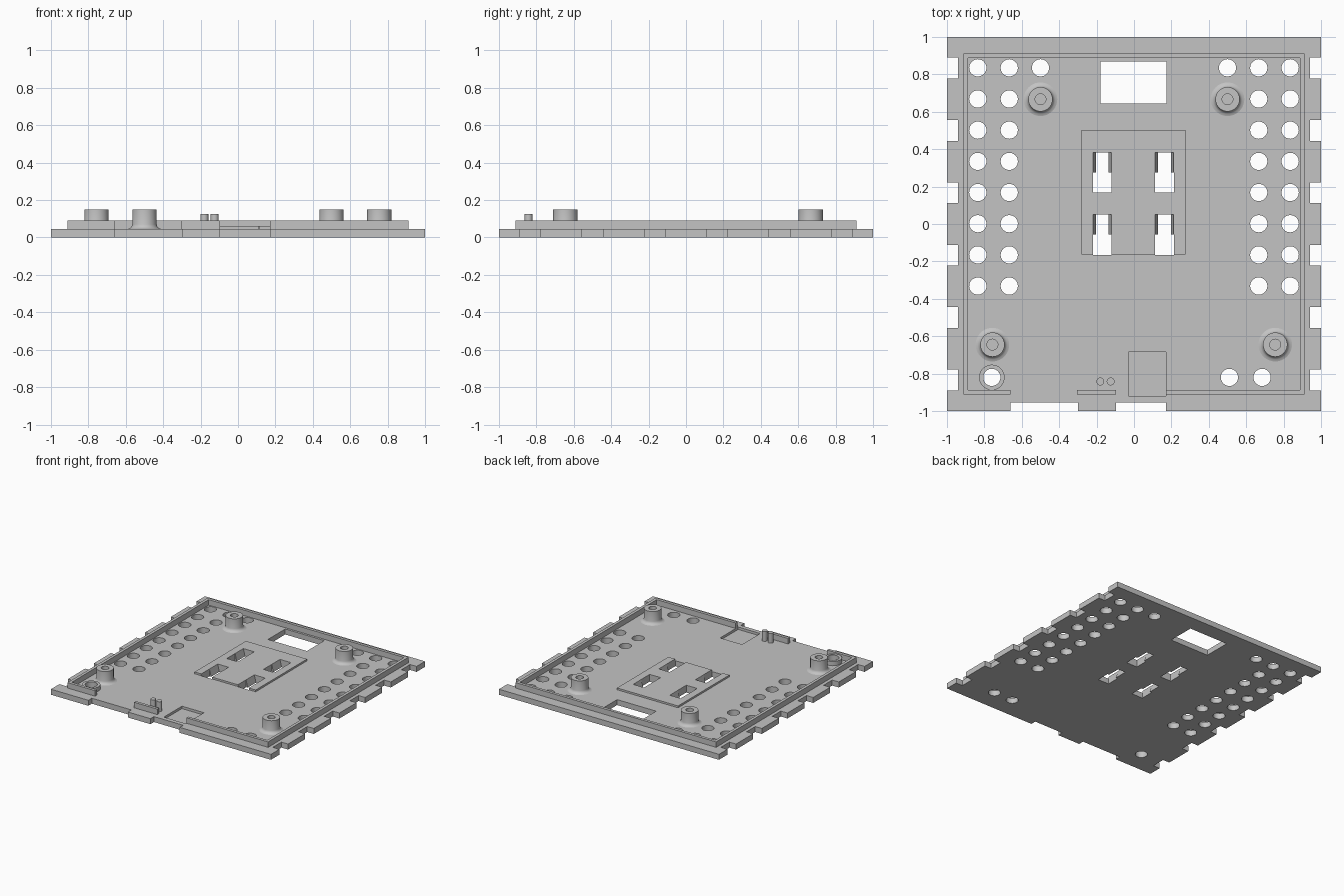
import bpy, bmesh, math

cube = bpy.data.objects.get("Cube")
if cube:
    bpy.data.objects.remove(cube, do_unlink=True)

GREY = 0.55
mat = bpy.data.materials.new("plain grey")
mat.use_nodes = True
mat.diffuse_color = (GREY, GREY, GREY, 1)
mat.node_tree.nodes["Principled BSDF"].inputs["Base Color"].default_value = (GREY, GREY, GREY, 1)

FLOOR, RIM, POST = 0.045, 0.09, 0.15


def finish(name, bm):
    bmesh.ops.recalc_face_normals(bm, faces=bm.faces)
    mesh = bpy.data.meshes.new(name)
    bm.to_mesh(mesh)
    bm.free()
    mesh.materials.append(mat)
    obj = bpy.data.objects.new(name, mesh)
    bpy.context.collection.objects.link(obj)
    return obj


def select_only(obj):
    bpy.ops.object.select_all(action='DESELECT')
    obj.select_set(True)
    bpy.context.view_layer.objects.active = obj


def add_box(bm, x0, x1, y0, y1, z0, z1, inset=0.0):
    """Box whose bottom is narrowed in x by inset on each side."""
    low = [bm.verts.new(p) for p in ((x0 + inset, y0, z0), (x1 - inset, y0, z0),
                                     (x1 - inset, y1, z0), (x0 + inset, y1, z0))]
    top = [bm.verts.new(p) for p in ((x0, y0, z1), (x1, y0, z1), (x1, y1, z1), (x0, y1, z1))]
    bm.faces.new(low[::-1])
    bm.faces.new(top)
    for i in range(4):
        j = (i + 1) % 4
        bm.faces.new((low[i], low[j], top[j], top[i]))


def add_cylinder(bm, x, y, r, z0, z1, n=32):
    rings = [[bm.verts.new((x + r * math.cos(2 * math.pi * i / n),
                            y + r * math.sin(2 * math.pi * i / n), z)) for i in range(n)]
             for z in (z0, z1)]
    bm.faces.new(rings[0][::-1])
    bm.faces.new(rings[1])
    for i in range(n):
        j = (i + 1) % n
        bm.faces.new((rings[0][i], rings[0][j], rings[1][j], rings[1][i]))


def lathe(name, x, y, profile, n=40):
    """Spin a radius/height profile around a vertical axis."""
    bm = bmesh.new()
    verts = [bm.verts.new((r, 0, z)) for r, z in profile]
    edges = [bm.edges.new(pair) for pair in zip(verts, verts[1:])]
    bmesh.ops.spin(bm, geom=verts + edges, cent=(0, 0, 0), axis=(0, 0, 1),
                   angle=2 * math.pi, steps=n, use_duplicate=False)
    bmesh.ops.remove_doubles(bm, verts=bm.verts, dist=0.0002)
    obj = finish(name, bm)
    obj.location = (x, y, 0)
    select_only(obj)
    bpy.ops.object.shade_smooth_by_angle(angle=math.radians(35))
    return obj


def cut(obj, cutters):
    select_only(obj)
    for c in cutters:
        mod = obj.modifiers.new("cut", 'BOOLEAN')
        mod.operation = 'DIFFERENCE'
        mod.solver = 'EXACT'
        mod.object = c
        bpy.ops.object.modifier_apply(modifier=mod.name)


# Cutter for holes, edge notches, window, recess and wide slot ends
LOW, HIGH = -0.1, 0.2
bm = bmesh.new()
for side in (-1, 1):
    for row in range(8):
        for x in (0.835, 0.667):
            add_cylinder(bm, side * x, 0.835 - row * 0.1667, 0.046, LOW, HIGH)
    add_cylinder(bm, side * 0.5, 0.835, 0.046, LOW, HIGH)
    for y in (0.835, 0.5, 0.167, -0.167, -0.5, -0.835):
        xs = sorted((side * 0.94, side * 1.1))
        add_box(bm, xs[0], xs[1], y - 0.056, y + 0.056, LOW, HIGH)
for x in (-0.76, 0.51, 0.685):
    add_cylinder(bm, x, -0.82, 0.046, LOW, HIGH)
for x0, x1 in ((-0.66, -0.30), (-0.095, 0.17)):
    add_box(bm, x0, x1, -1.1, -0.955, LOW, HIGH)
add_box(bm, -0.18, 0.175, 0.645, 0.87, LOW, HIGH)
add_box(bm, -0.03, 0.17, -0.92, -0.685, 0.025, HIGH)
SLOTS = [(x, y) for x in (-0.17, 0.163) for y in (-0.165, 0.168)]
for x, y in SLOTS:
    add_box(bm, x - 0.05, x + 0.05, y, y + 0.108, LOW, HIGH)
openings = finish("opening_cutter", bm)

# Cutter for the tapered slot ends
bm = bmesh.new()
for x, y in SLOTS:
    add_box(bm, x - 0.05, x + 0.05, y + 0.1, y + 0.215, -0.002, 0.062, 0.016)
tapers = finish("taper_cutter", bm)

# Floor panel
bm = bmesh.new()
add_box(bm, -1, 1, -1, 1, 0, FLOOR)
floor = finish("floor_panel", bm)
cut(floor, (openings, tapers))
select_only(floor)
bpy.ops.object.shade_smooth_by_angle(angle=math.radians(30))

# Raised mounting plate
bm = bmesh.new()
add_box(bm, -0.28, 0.275, -0.163, 0.503, FLOOR, 0.06)
cut(finish("mounting_plate", bm), (openings, tapers))

for c in (openings, tapers):
    bpy.data.objects.remove(c, do_unlink=True)

# Rim wall, open at the two front gaps
OUT, INN = 0.912, 0.888
bm = bmesh.new()
for x0, x1, y0, y1 in ((-OUT, -INN, -INN, INN), (INN, OUT, -INN, INN),
                       (-OUT, OUT, INN, OUT), (-OUT, -0.66, -OUT, -INN),
                       (-0.305, -0.095, -OUT, -INN), (0.17, OUT, -OUT, -INN)):
    add_box(bm, x0, x1, y0, y1, FLOOR, RIM)
finish("rim_wall", bm)

# Screw posts with flared feet and blind holes
post_profile = [(0.09, FLOOR), (0.078, 0.049), (0.069, 0.057), (0.065, 0.07),
                (0.065, POST), (0.029, POST), (0.029, 0.06), (0, 0.06)]
for name, x, y in (("back_right_post", -0.5, 0.667), ("back_left_post", 0.5, 0.667),
                   ("front_right_post", -0.757, -0.645), ("front_left_post", 0.755, -0.645)):
    lathe(name, x, y, post_profile)

# Collar around the corner hole
lathe("hole_collar", -0.76, -0.82, [(0.068, FLOOR), (0.068, 0.08), (0.046, 0.08), (0.046, FLOOR)])

# Two small pins behind the front rim
for name, x in (("right_pin", -0.18), ("left_pin", -0.125)):
    lathe(name, x, -0.842, [(0.021, FLOOR), (0.021, 0.125), (0, 0.125)], 24)
